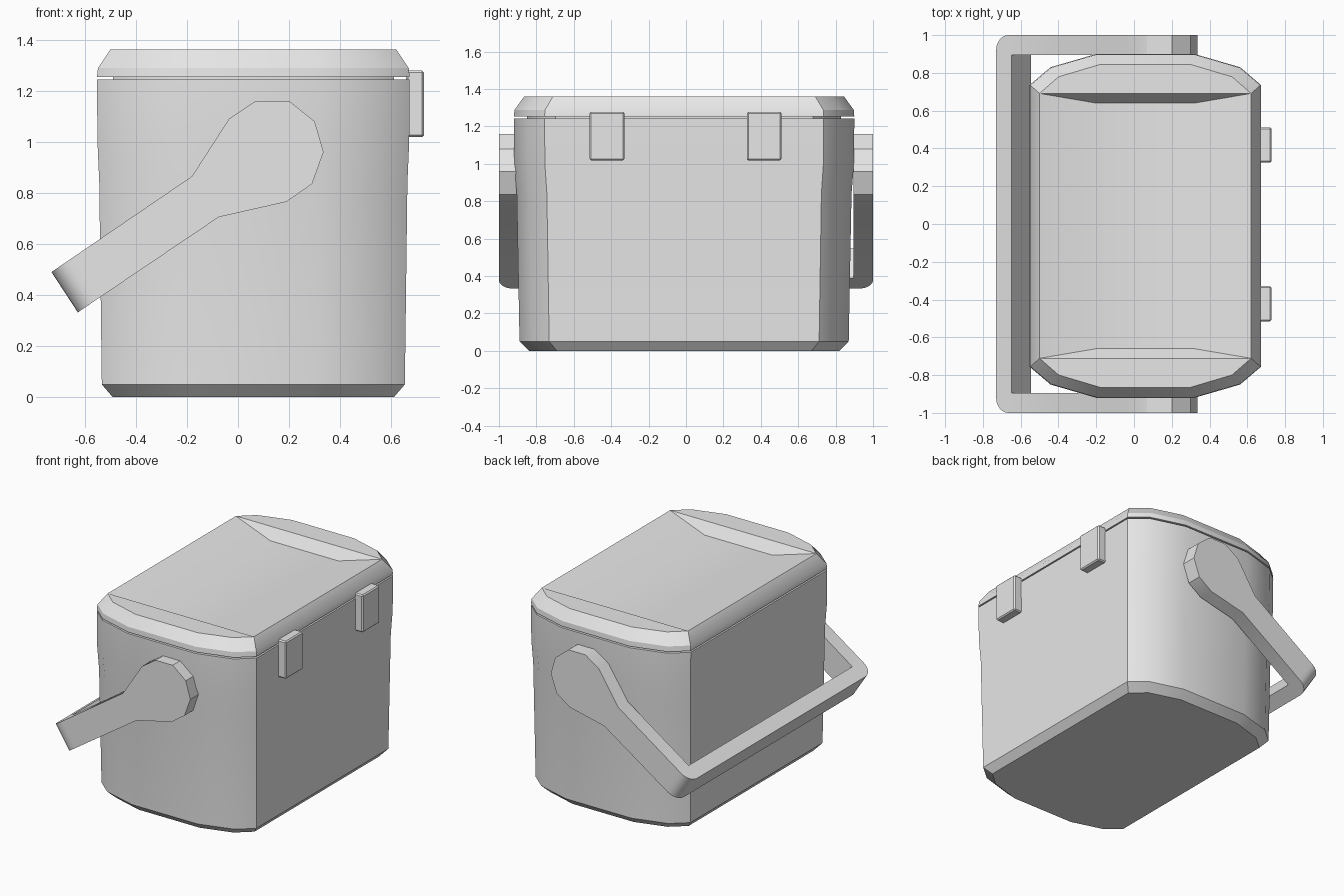
import bpy, bmesh
from math import sin, cos, pi
from mathutils import Vector

if "Cube" in bpy.data.objects:
    bpy.data.objects.remove(bpy.data.objects["Cube"])

grey = bpy.data.materials.new("light grey")
grey.use_nodes = True
grey.diffuse_color = (0.8, 0.8, 0.8, 1)
grey.node_tree.nodes["Principled BSDF"].inputs["Base Color"].default_value = (0.8, 0.8, 0.8, 1)

CX, CY = 0.06, -0.01


def finish(name, bm):
    bmesh.ops.remove_doubles(bm, verts=bm.verts, dist=0.0005)
    bmesh.ops.recalc_face_normals(bm, faces=bm.faces)
    mesh = bpy.data.meshes.new(name)
    bm.to_mesh(mesh)
    bm.free()
    mesh.materials.append(grey)
    obj = bpy.data.objects.new(name, mesh)
    bpy.context.collection.objects.link(obj)
    bpy.ops.object.select_all(action='DESELECT')
    obj.select_set(True)
    bpy.context.view_layer.objects.active = obj
    bpy.ops.object.shade_smooth_by_angle()
    return obj


def ring(bm, hx, hy, z):
    """Plan outline: straight sides and bowed ends, counter-clockwise from the right corner."""
    half = [(1, 0.82), (0.82, 0.923), (0.425, 1)]
    end = half + [(-x, y) for x, y in reversed(half)]
    pts = end + [(-x, -y) for x, y in end]
    return [bm.verts.new((CX + x * hx, CY + y * hy, z)) for x, y in pts]


def loft(bm, sections):
    rings = [ring(bm, *s) for s in sections]
    for a, b in zip(rings, rings[1:]):
        n = len(a)
        for i in range(n):
            j = (i + 1) % n
            bm.faces.new((a[i], a[j], b[j], b[i]))
    bm.faces.new(rings[0])
    return rings[-1]


def prism(bm, pts, offset, skip=()):
    """Extrude a closed polygon by an offset, leaving out the listed side faces."""
    a = [bm.verts.new(p) for p in pts]
    b = [bm.verts.new(p + offset) for p in pts]
    bm.faces.new(a)
    bm.faces.new(b)
    for i in range(len(a)):
        if i not in skip:
            j = (i + 1) % len(a)
            bm.faces.new((a[i], a[j], b[j], b[i]))


# Body
bm = bmesh.new()
bm.faces.new(loft(bm, [(0.55, 0.83, 0), (0.593, 0.88, 0.05), (0.603, 0.895, 0.84),
                       (0.61, 0.908, 1.0), (0.612, 0.91, 1.243)]))
finish("body", bm)

# Recessed seal between body and lid
bm = bmesh.new()
bm.faces.new(loft(bm, [(0.55, 0.84, 1.23), (0.55, 0.84, 1.27)]))
finish("seal", bm)

# Lid with a dished top panel
bm = bmesh.new()
top = loft(bm, [(0.612, 0.91, 1.253), (0.608, 0.907, 1.288), (0.56, 0.855, 1.36)])
low = {(sx, sy): bm.verts.new((CX + sx * 0.26, CY + sy * 0.65, 1.288))
       for sx in (-1, 1) for sy in (-1, 1)}
bm.faces.new(top[:6])
bm.faces.new(top[6:])
bm.faces.new((top[0], top[5], low[-1, 1], low[1, 1]))
bm.faces.new((top[6], top[11], low[1, -1], low[-1, -1]))
bm.faces.new((top[0], low[1, 1], low[1, -1], top[11]))
bm.faces.new((low[1, 1], low[-1, 1], low[-1, -1], low[1, -1]))
bm.faces.new((low[-1, 1], top[5], top[6], low[-1, -1]))
finish("lid", bm)

# Latches on the left side
for name, y in (("front_latch", -0.422), ("back_latch", 0.418)):
    bm = bmesh.new()
    bmesh.ops.create_cube(bm, size=1)
    for v in bm.verts:
        v.co = Vector((0.693 + v.co.x * 0.07, y + v.co.y * 0.186, 1.148 + v.co.z * 0.26))
    bmesh.ops.bevel(bm, geom=bm.edges[:], offset=0.008, segments=1, affect='EDGES')
    finish(name, bm)

# Swing handle: a rounded crossbar joined to two paddle-shaped arms
bm = bmesh.new()
upper, lower = Vector((-0.73, 0, 0.49)), Vector((-0.627, 0, 0.332))
along = Vector((0.826, 0, 0.563)) * 0.1
paddle = [(-0.075, 0.705), (0.19, 0.765), (0.29, 0.835), (0.335, 0.96), (0.30, 1.08),
          (0.20, 1.16), (0.07, 1.16), (-0.035, 1.09), (-0.18, 0.865)]
INNER, R = 0.895, 0.08
for side in (-1, 1):
    y0 = Vector((0, side * INNER, 0))
    pts = [upper + along + y0, lower + along + y0]
    pts += [Vector((x, side * INNER, z)) for x, z in paddle]
    prism(bm, pts, Vector((0, side * (1 - INNER), 0)), skip=(0,))
corner = []
for i in range(7):
    t = i / 6 * pi / 2
    corner.append((R * (1 - sin(t)) / 0.1, 1 - R + R * cos(t)))
outline = [(1, INNER), (1, 1)] + corner
outline += [(s, -y) for s, y in reversed(outline)]
bar = [upper + along * s + Vector((0, y, 0)) for s, y in outline]
prism(bm, bar, lower - upper, skip=(0, len(bar) - 2))
finish("handle", bm)
